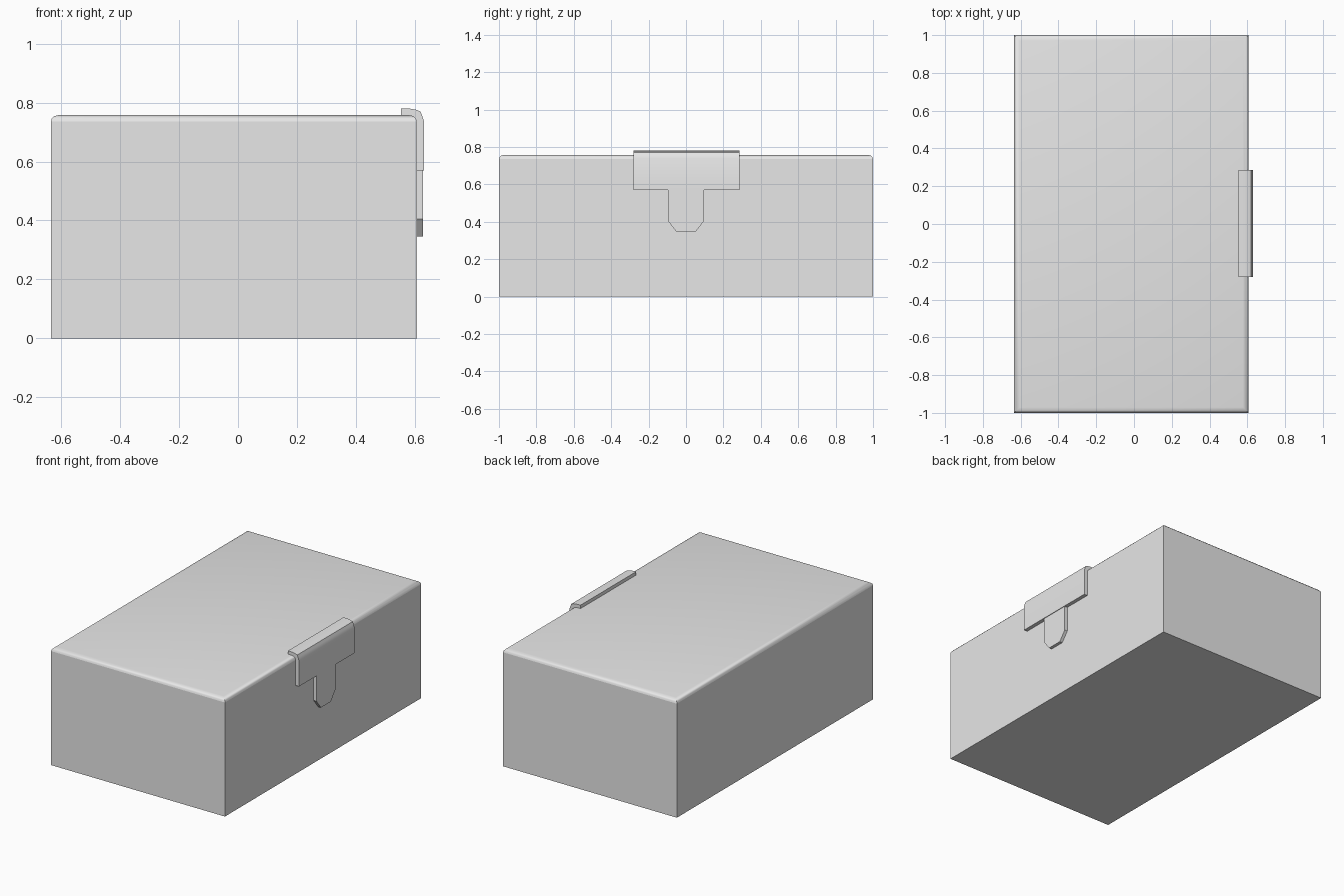
import bpy, bmesh, math

cube = bpy.data.objects.get("Cube")
if cube:
    bpy.data.objects.remove(cube, do_unlink=True)

grey = bpy.data.materials.new("plain_grey")
grey.use_nodes = True
colour = (0.8, 0.8, 0.8, 1)
grey.diffuse_color = colour
grey.node_tree.nodes["Principled BSDF"].inputs["Base Color"].default_value = colour

X0, X1, Y, SEAM, TOP = -0.635, 0.607, 1.0, 0.735, 0.758


def finish(name, bm, smooth=None):
    bmesh.ops.recalc_face_normals(bm, faces=bm.faces)
    mesh = bpy.data.meshes.new(name)
    bm.to_mesh(mesh)
    bm.free()
    mesh.materials.append(grey)
    obj = bpy.data.objects.new(name, mesh)
    bpy.context.collection.objects.link(obj)
    if smooth:
        bpy.ops.object.select_all(action="DESELECT")
        obj.select_set(True)
        bpy.context.view_layer.objects.active = obj
        bpy.ops.object.shade_smooth_by_angle(angle=math.radians(smooth))
    return obj


def rings(name, levels, smooth=None):
    """Stack of rectangles, each given as (inset, height), capped at both ends."""
    bm = bmesh.new()
    loops = []
    for inset, z in levels:
        a, b, c = X0 + inset, X1 - inset, Y - inset
        loops.append([bm.verts.new((x, y, z)) for x, y in ((a, -c), (b, -c), (b, c), (a, c))])
    for low, high in zip(loops, loops[1:]):
        for i in range(4):
            j = (i + 1) % 4
            bm.faces.new((low[i], low[j], high[j], high[i]))
    bm.faces.new(loops[0])
    bm.faces.new(loops[-1])
    return finish(name, bm, smooth)


def extrude(name, points, offset, smooth=None):
    """Solid from a flat outline of 3D points pushed along an offset."""
    bm = bmesh.new()
    face = bm.faces.new([bm.verts.new(p) for p in points])
    out = bmesh.ops.extrude_face_region(bm, geom=[face], use_keep_orig=True)
    moved = [v for v in out["geom"] if isinstance(v, bmesh.types.BMVert)]
    bmesh.ops.translate(bm, verts=moved, vec=offset)
    return finish(name, bm, smooth)


# Box body and the thin lid with a rounded rim
rings("box_body", [(0, 0), (0, SEAM)])
rings("lid", [(0, SEAM), (0.003, 0.745), (0.012, 0.754), (0.03, TOP)], 50)

# Bent clasp plate that hooks over the lid edge
hook = [(0.553, 0.78), (0.585, 0.779), (0.603, 0.776), (0.619, 0.77), (0.625, 0.755),
        (0.631, 0.737), (0.631, 0.57), (X1, 0.57), (X1, SEAM), (0.577, TOP), (0.553, TOP)]
extrude("clasp_plate", [(x, -0.28, z) for x, z in hook], (0, 0.565, 0), 40)

# Tapered tongue below the clasp
half = [(0.05, 0.345), (0.097, 0.405), (0.097, 0.58)]
outline = half + [(-y, z) for y, z in reversed(half)]
extrude("clasp_tongue", [(X1, y, z) for y, z in outline], (0.02, 0, 0))
